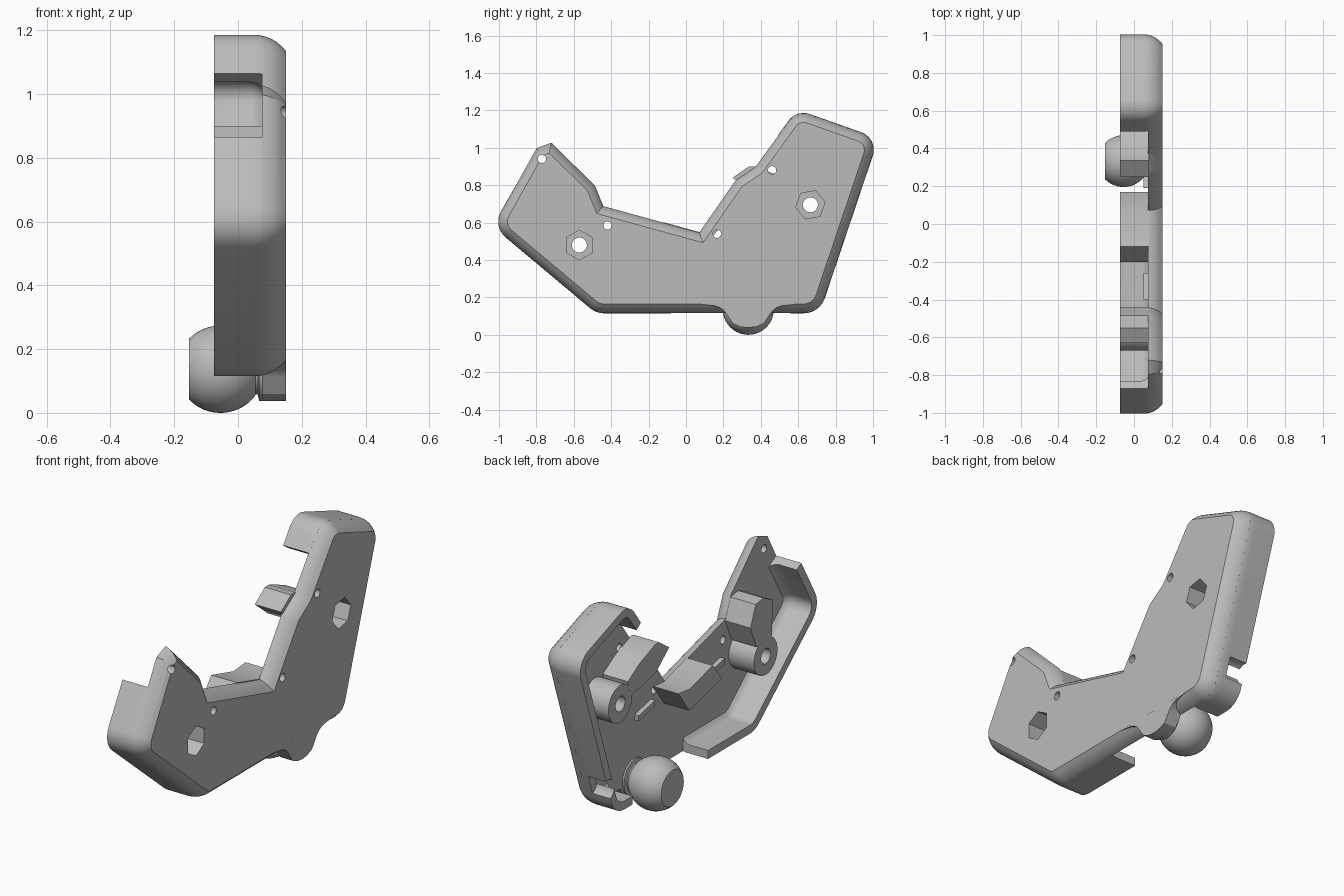
import bpy, bmesh
from math import sin, cos, pi, sqrt, radians, acos
from mathutils import Vector

old = bpy.data.objects.get("Cube")
if old:
    bpy.data.objects.remove(old, do_unlink=True)

grey = bpy.data.materials.new("matte grey plastic")
grey.use_nodes = True
grey.diffuse_color = (0.5, 0.5, 0.5, 1)
grey.node_tree.nodes["Principled BSDF"].inputs["Base Color"].default_value = (0.5, 0.5, 0.5, 1)


def loft(name, sections):
    """Solid through equal-length (y, z) sections, each given with its x."""
    bm = bmesh.new()
    rings = [[bm.verts.new((x, p[0], p[1])) for p in pts] for x, pts in sections]
    n = len(rings[0])
    for a, b in zip(rings, rings[1:]):
        for i in range(n):
            j = (i + 1) % n
            bm.faces.new((a[i], a[j], b[j], b[i]))
    bm.faces.new(rings[0])
    bm.faces.new(rings[-1])
    bmesh.ops.recalc_face_normals(bm, faces=bm.faces)
    mesh = bpy.data.meshes.new(name)
    bm.to_mesh(mesh)
    bm.free()
    ob = bpy.data.objects.new(name, mesh)
    bpy.context.collection.objects.link(ob)
    mesh.materials.append(grey)
    return ob


def prism(name, pts, x0, x1):
    return loft(name, [(x0, pts), (x1, pts)])


def circle(y, z, r, n=32, turn=0):
    return [(y + r * cos(2 * pi * i / n + turn), z + r * sin(2 * pi * i / n + turn)) for i in range(n)]


def rounded(corners, closed=True, steps=10):
    """Replace each (y, z, radius) corner by an arc."""
    out, n = [], len(corners)
    for i, (y, z, r) in enumerate(corners):
        p = Vector((y, z))
        if r == 0 or (not closed and i in (0, n - 1)):
            out.append(p)
            continue
        a = (Vector(corners[i - 1][:2]) - p).normalized()
        b = (Vector(corners[(i + 1) % n][:2]) - p).normalized()
        half = acos(a.dot(b)) / 2
        mid = (a + b).normalized()
        centre = p + mid * (r / sin(half))
        sweep = pi / 2 - half
        side = Vector((-mid.y, mid.x))
        if side.dot(a) < 0:
            side = -side
        for k in range(steps + 1):
            t = sweep * (1 - 2 * k / steps)
            out.append(centre + r * (side * sin(t) - mid * cos(t)))
    return out


def inset(pts, d, closed=True):
    """Offset a clockwise path inward by d with mitred corners."""
    out, n = [], len(pts)
    for i, p in enumerate(pts):
        dirs = []
        if closed or i > 0:
            dirs.append((p - pts[i - 1]).normalized())
        if closed or i < n - 1:
            dirs.append((pts[(i + 1) % n] - p).normalized())
        normals = [Vector((e.y, -e.x)) for e in dirs]
        m = sum(normals, Vector((0, 0))).normalized()
        out.append(p + m * (d / m.dot(normals[0])))
    return out


def edge_round(x):
    """Inset of the rounded outer edge at a given x."""
    return 0 if x <= 0.05 else 0.125 - sqrt(0.125 ** 2 - (x - 0.05) ** 2)


def cut(ob, cutter):
    cutter.hide_render = True
    mod = ob.modifiers.new("cut", 'BOOLEAN')
    mod.operation, mod.solver, mod.object = 'DIFFERENCE', 'EXACT', cutter
    bpy.context.view_layer.objects.active = ob
    bpy.ops.object.modifier_apply(modifier=mod.name)


# Corners shared by the face plate and the side walls
top = [(0.592, 1.205, 0.1), (1.03, 1.05, 0.1), (0.715, 0.115, 0.12)]
low = [(-0.48, 0.115, 0.12), (-1.035, 0.58, 0.11)]
inner = [(-0.80, 1.0, 0), (-0.72, 1.03, 0), (-0.485, 0.80, 0), (-0.44, 0.69, 0),
         (0.07, 0.55, 0), (0.265, 0.83, 0.05), (0.37, 0.90, 0.05)]

# Face plate with rounded outer edge
outline = rounded(top + low + inner)
plate = loft("face_plate", [(x, inset(outline, edge_round(x)))
                            for x in (0.075, 0.09, 0.105, 0.12, 0.135, 0.15)])

# Rounded tab of the plate beside the ball
tab_right = rounded([(0.6, 0.166, 0), (0.47, 0.15, 0.1), (0.41, 0.04, 0.06)], False)[:-1]
tab = [tuple(p) for p in tab_right] + [(0.415, 0.06), (0.375, 0.043), (0.333, 0.038)]
tab += [(0.666 - y, z) for y, z in reversed(tab[:-1])]
tab_plate = prism("ball_tab", tab + [(0.1, 0.25), (0.56, 0.25)], 0.04, 0.1499)
cut(tab_plate, prism("tab_clearance", circle(0.333, 0.137, 0.13, 48), 0.0, 0.075))
cut(tab_plate, prism("tab_clearance_upper", [(0, 0.12), (0.7, 0.12), (0.7, 0.4), (0, 0.4)], 0.0, 0.075))


# Side walls: open strips that follow the outline
def wall(name, corners):
    path = rounded(corners, False)

    def section(outer, inner_offset):
        return inset(path, outer, False) + inset(path, inner_offset, False)[::-1]
    return loft(name, [(-0.075, section(0, 0.045)), (0.03, section(0, 0.045)), (0.05, section(0, 0.05)),
                       (0.065, section(edge_round(0.065), 0.06)), (0.08, section(edge_round(0.08), 0.08))])


tall_wall = wall("tall_end_wall", [(0.49, 1.065, 0)] + top + [(0.56, 0.115, 0)])
low_wall = wall("low_end_wall", [(-0.08, 0.115, 0)] + low + [(-0.872, 0.865, 0)])
cut(tall_wall, prism("wall_notch", circle(0.77, 0.27, 0.055), -0.1, 0.03))

# Blocks along the inner edge, and screw bosses
blocks = [
    prism("tall_end_block", [(0.25, 0.84), (0.335, 0.90), (0.37, 0.90), (0.5, 0.85), (0.6, 0.79),
                             (0.58, 0.7), (0.36, 0.75)], -0.075, 0.08),
    prism("middle_block", [(-0.12, 0.602), (0.07, 0.55), (0.17, 0.56), (0.08, 0.435), (-0.2, 0.5)], -0.075, 0.08),
    prism("low_end_block", [(-0.63, 0.76), (-0.55, 0.80), (-0.485, 0.79), (-0.44, 0.68),
                            (-0.49, 0.56), (-0.62, 0.56)], -0.075, 0.08),
]
screws = [(0.665, 0.695, radians(10)), (-0.57, 0.48, radians(30))]
bosses = [prism("screw_boss", circle(y, z, 0.1, 40), -0.0749, 0.08) for y, z, _ in screws]

# Raised ribs on the inside of the plate
for y, z in ((0.26, 0.5), (-0.33, 0.5)):
    prism("locating_rib", [(y - 0.07, z), (y + 0.07, z - 0.03), (y + 0.07, z - 0.06), (y - 0.07, z - 0.03)], 0.05, 0.08)

# Hexagonal recesses and screw holes
cutters = []
for (y, z, turn), boss in zip(screws, bosses):
    hexagon = prism("hex_cutter", circle(y, z, 0.08, 6, turn), 0.0, 0.2)
    hole = prism("screw_cutter", circle(y, z, 0.04), -0.2, 0.2)
    for ob in (plate, boss):
        cut(ob, hexagon)
        cut(ob, hole)
for y, z in ((-0.77, 0.94), (-0.42, 0.585), (0.165, 0.54), (0.46, 0.88)):
    pin = prism("pin_cutter", circle(y, z, 0.022, 20), 0.0, 0.2)
    cut(plate, pin)

# Ball with flat end, groove and collar
ball_x, ball_r = -0.055, 0.137
rings = []
for i in range(21):
    a = radians(-45.7) + i * radians(45.7 + 50) / 20
    rings.append((ball_x + ball_r * sin(a), ball_r * cos(a)))
rings += [(0.055, 0.08), (0.062, 0.08), (0.066, 0.1), (0.09, 0.1)]
loft("ball_stud", [(x, circle(0.333, 0.137, r, 48)) for x, r in rings])

# Remove spent cutters, smooth the rest
for ob in list(bpy.data.objects):
    if ob.type == 'MESH' and ob.hide_render:
        bpy.data.objects.remove(ob, do_unlink=True)
bpy.ops.object.select_all(action='DESELECT')
for ob in bpy.context.collection.objects:
    if ob.type == 'MESH':
        ob.select_set(True)
        bpy.context.view_layer.objects.active = ob
bpy.ops.object.shade_smooth_by_angle(angle=radians(30))
